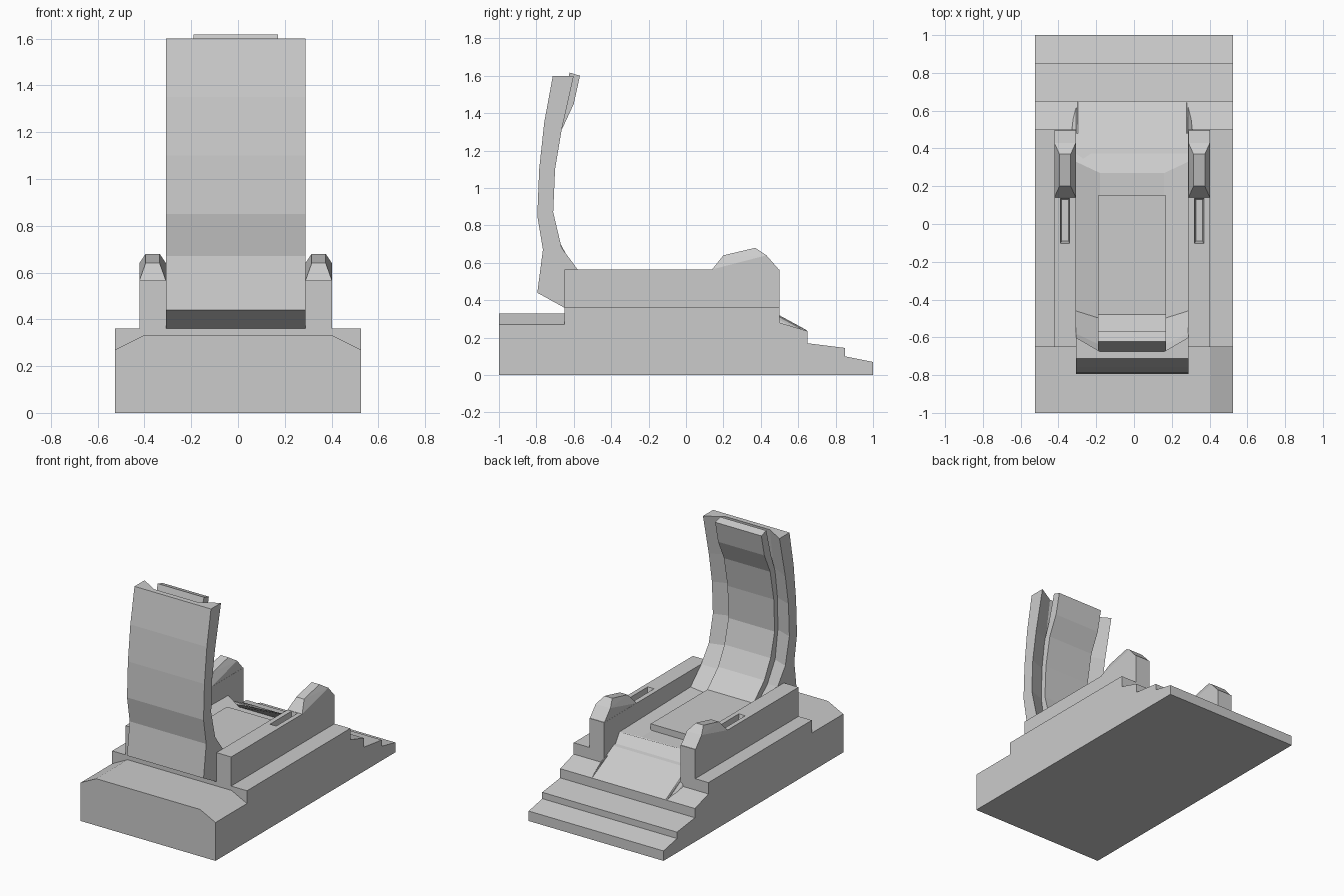
import bpy, bmesh

if "Cube" in bpy.data.objects:
    bpy.data.objects.remove(bpy.data.objects["Cube"])

CX = -0.01          # seat and arms sit slightly off the base centre


def finish(name, bm):
    bmesh.ops.recalc_face_normals(bm, faces=bm.faces)
    me = bpy.data.meshes.new(name)
    bm.to_mesh(me)
    bm.free()
    ob = bpy.data.objects.new(name, me)
    bpy.context.collection.objects.link(ob)
    return ob


def loft(name, sections):
    """Join equal-length closed sections and cap both ends."""
    bm = bmesh.new()
    rings = [[bm.verts.new(p) for p in s] for s in sections]
    n = len(rings[0])
    for a, b in zip(rings, rings[1:]):
        for i in range(n):
            j = (i + 1) % n
            bm.faces.new((a[i], a[j], b[j], b[i]))
    bm.faces.new(rings[0])
    bm.faces.new(rings[-1])
    return finish(name, bm)


def prism_x(name, x0, x1, yz):
    return loft(name, [[(x, y, z) for y, z in yz] for x in (x0, x1)])


def hull(name, pts):
    bm = bmesh.new()
    for p in pts:
        bm.verts.new(p)
    res = bmesh.ops.convex_hull(bm, input=bm.verts)
    bmesh.ops.delete(bm, geom=[v for v in res["geom_interior"] if v.is_valid], context='VERTS')
    bmesh.ops.dissolve_limit(bm, angle_limit=0.01, verts=bm.verts, edges=bm.edges)
    return finish(name, bm)


# Stepped end of the base
prism_x("base_steps", -0.525, 0.525, [
    (0.5, 0), (1, 0), (1, 0.07), (0.85, 0.10), (0.85, 0.145),
    (0.65, 0.17), (0.65, 0.235), (0.5, 0.28)])

# Rear platform with sloped shoulders
rear = [(-0.525, 0), (0.525, 0), (0.525, 0.27), (0.405, 0.33), (-0.405, 0.33), (-0.525, 0.27)]
loft("rear_platform", [[(x, y, z) for x, z in rear] for y in (-1, -0.65)])

# Foot ramp and block below the seat; the ramp flares at its lower edge
ramp = []
for s in (-1, 1):
    for w, y, z in [(0.297, 0.5, 0), (0.297, -0.65, 0), (0.297, -0.65, 0.39),
                    (0.297, 0.27, 0.39), (0.297, 0.40, 0.365), (0.297, 0.65, 0.235)]:
        ramp.append((CX + s * w, y, z))
hull("foot_ramp", ramp)

# Arms: L-shaped side block, bevelled hand end, tapered slot
for s, side in ((-1, "left"), (1, "right")):
    cx = CX + s * 0.355
    inner, outer = CX + s * 0.297, CX + s * 0.412
    edge = s * 0.525
    sec = [(inner, 0), (edge, 0), (edge, 0.36), (outer, 0.36), (outer, 0.565), (inner, 0.565)]
    arm = loft("arm_" + side, [[(x, y, z) for x, z in sec] for y in (-0.65, 0.5)])

    pts = []
    for w, y, z in [(0.057, 0.14, 0.565), (0.057, 0.43, 0.64), (0.057, 0.5, 0.56),
                    (0.057, 0.5, 0.55), (0.057, 0.14, 0.55),
                    (0.03, 0.20, 0.64), (0.03, 0.37, 0.68)]:
        pts += [(cx - w, y, z), (cx + w, y, z)]
    hull("arm_hand_end_" + side, pts)

    # Curved web where the arm meets the ramp
    web = []
    for y, r in ((0.48, 0.045), (0.645, 0.03)):
        z = 0.33 if y < 0.5 else 0.24
        web.append([(inner - s * 0.01, y, 0.22), (inner + s * r, y, 0.22),
                    (inner + s * r * 0.4, y, z - 0.025), (inner - s * 0.01, y, z)])
    loft("ramp_fillet_" + side, web)

    cut = []
    for w, y0, y1, z in ((0.018, -0.09, 0.13, 0.52), (0.026, -0.105, 0.138, 0.575)):
        cut += [(cx + a * w, y, z) for a in (-1, 1) for y in (y0, y1)]
    cutter = hull("slot_cutter_" + side, cut)
    cutter.hide_render = True
    cutter.hide_set(True)
    mod = arm.modifiers.new("slot", 'BOOLEAN')
    mod.operation = 'DIFFERENCE'
    mod.solver = 'EXACT'
    mod.object = cutter

# Seat shell: trough section swept from seat front up the backrest
# each station: raised edge (y, z), trough floor (y, z), rear skin (y, z)
stations = [
    (0.33, 0.435, 0.27, 0.41, 0.38, 0.36),
    (-0.46, 0.45, -0.50, 0.41, -0.65, 0.36),
    (-0.58, 0.565, -0.64, 0.53, -0.795, 0.44),
    (-0.665, 0.68, -0.725, 0.67, -0.765, 0.67),
    (-0.71, 0.87, -0.755, 0.87, -0.795, 0.85),
    (-0.70, 1.10, -0.75, 1.10, -0.785, 1.10),
    (-0.665, 1.31, -0.72, 1.32, -0.758, 1.35),
    (-0.60, 1.60, -0.675, 1.60, -0.712, 1.60)]
shell = []
for ey, ez, my, mz, by, bz in stations:
    shell.append([(CX - 0.298, ey, ez), (CX - 0.17, my, mz), (CX + 0.17, my, mz),
                  (CX + 0.298, ey, ez), (CX + 0.298, by, bz), (CX - 0.298, by, bz)])
loft("seat_shell", shell)

# Long padded cushion running along the seat and back, with thick headrest
prism_x("cushion", CX - 0.18, CX + 0.18, [
    (0.15, 0.40), (0.15, 0.455), (-0.48, 0.455), (-0.60, 0.57), (-0.67, 0.70),
    (-0.715, 0.87), (-0.705, 1.10), (-0.665, 1.31), (-0.60, 1.45), (-0.567, 1.60),
    (-0.622, 1.617), (-0.675, 1.42), (-0.715, 1.31), (-0.755, 1.10), (-0.76, 0.87),
    (-0.73, 0.68), (-0.65, 0.54), (-0.52, 0.40)])
